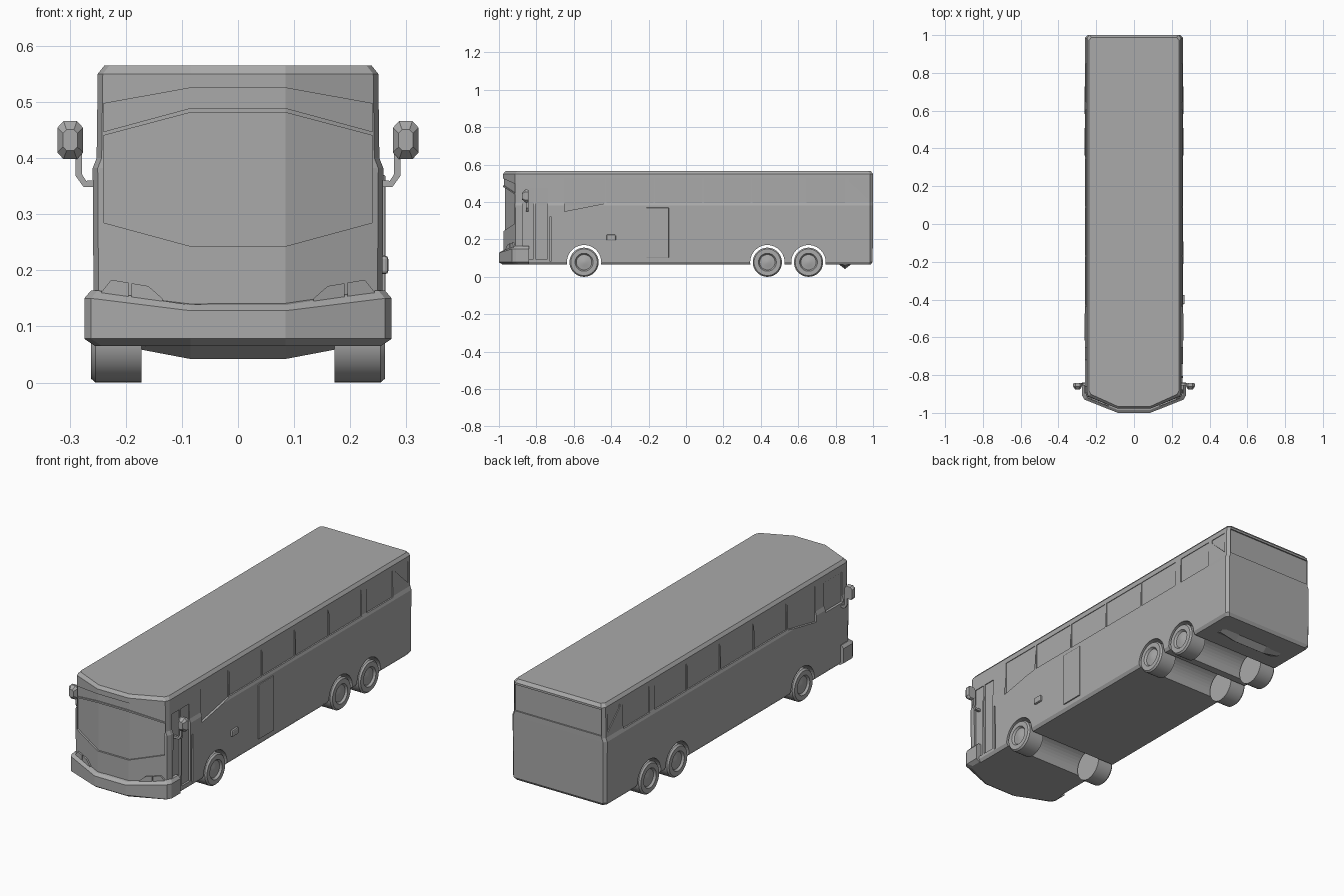
import bpy, bmesh, math
from mathutils import Vector

old = bpy.data.objects.get("Cube")
if old:
    bpy.data.objects.remove(old)

grey = bpy.data.materials.new("plain_grey")
grey.use_nodes = True
COLOUR = (0.4, 0.4, 0.4, 1)
grey.diffuse_color = COLOUR
grey.node_tree.nodes["Principled BSDF"].inputs["Base Color"].default_value = COLOUR


def finish(name, bm):
    """Turn a bmesh into a named grey object."""
    bmesh.ops.recalc_face_normals(bm, faces=bm.faces)
    mesh = bpy.data.meshes.new(name)
    bm.to_mesh(mesh)
    bm.free()
    mesh.materials.append(grey)
    obj = bpy.data.objects.new(name, mesh)
    bpy.context.collection.objects.link(obj)
    return obj


def add_loft(bm, rings):
    """Skin a stack of closed rings and cap both ends."""
    loops = [[bm.verts.new(p) for p in ring] for ring in rings]
    n = len(loops[0])
    for a, b in zip(loops, loops[1:]):
        for i in range(n):
            j = (i + 1) % n
            bm.faces.new((a[i], a[j], b[j], b[i]))
    bm.faces.new(loops[0])
    bm.faces.new(loops[-1])


def loft(name, rings):
    bm = bmesh.new()
    add_loft(bm, rings)
    return finish(name, bm)


def mirrored(half):
    """Close a half ring by reflecting it in x."""
    return half + [(-x, y, z) for x, y, z in reversed(half)]


def side_prism(bm, outline, x0, x1):
    """Prism of a (y, z) outline between two x positions."""
    add_loft(bm, [[(x, y, z) for y, z in outline] for x in (x0, x1)])


def rect(y0, y1, z0, z1):
    return [(y0, z0), (y1, z0), (y1, z1), (y0, z1)]


def nose_y(x):
    """Depth of the faceted front at a given x."""
    return -0.978 + max(0, abs(x) - 0.085) * 0.4


def nose_slab(bm, columns, front, back):
    """Slab following the faceted front; columns are (x, z low, z high)."""
    add_loft(bm, [[(x, nose_y(x) + front, lo), (x, nose_y(x) + back, lo),
                   (x, nose_y(x) + back, hi), (x, nose_y(x) + front, hi)]
                  for x, lo, hi in columns])


def bevel(obj, width, segments=1):
    mod = obj.modifiers.new("edges", "BEVEL")
    mod.width, mod.segments = width, segments


# Coach body: plan outlines stacked by height
def body_ring(z, w, inset):
    nose = nose_y(0) + inset
    return mirrored([(0.085, nose, z), (w - 0.009, nose + 0.065, z), (w, nose + 0.085, z),
                     (w, 0.985 - inset, z), (w - 0.013, 1 - inset, z)])


body = loft("coach_body", [body_ring(*r) for r in (
    (0.065, 0.247, 0.012), (0.08, 0.257, 0.002), (0.382, 0.259, 0),
    (0.4, 0.252, 0), (0.55, 0.25, 0), (0.565, 0.238, 0.012))])

# Recesses: windows, screens and doors
cut = bmesh.new()
EDGES = (-0.43, -0.17, 0.09, 0.35, 0.61)
for side in (1, -1):
    x0, x1 = side * 0.247, side * 0.3
    for y0, y1 in zip(EDGES, EDGES[1:]):
        side_prism(cut, rect(y0 + 0.005, y1 - 0.005, 0.395, 0.525), x0, x1)
    side_prism(cut, rect(0.645, 0.85, 0.395, 0.525), x0, x1)
    side_prism(cut, [(-0.65, 0.35), (-0.435, 0.392), (-0.435, 0.525), (-0.65, 0.525)], x0, x1)
    # rear quarter panel
    side_prism(cut, [(0.875, 0.51), (0.97, 0.42), (0.97, 0.525), (0.875, 0.525)], x0, x1)
# driver window
side_prism(cut, rect(-0.86, -0.72, 0.37, 0.515), -0.247, -0.3)
# entrance door leaves and hinge slot
side_prism(cut, rect(-0.875, -0.815, 0.095, 0.475), 0.247, 0.3)
side_prism(cut, rect(-0.805, -0.74, 0.095, 0.475), 0.247, 0.3)
side_prism(cut, rect(-0.73, -0.72, 0.085, 0.32), 0.24, 0.3)
# windscreen and destination band
nose_slab(cut, [(-0.24, 0.285, 0.44), (-0.085, 0.243, 0.481),
                (0.085, 0.243, 0.481), (0.24, 0.285, 0.44)], -0.1, 0.01)
nose_slab(cut, [(-0.24, 0.447, 0.497), (-0.085, 0.489, 0.525),
                (0.085, 0.489, 0.525), (0.24, 0.447, 0.497)], -0.1, 0.006)
# rear window
add_loft(cut, [[(x, y, z) for y, z in rect(0.993, 1.1, 0.41, 0.54)] for x in (-0.238, 0.238)])

# Wheel arches run the full width
AXLES = (-0.545, 0.435, 0.655)
WHEEL_R = 0.078
for axle in AXLES:
    ring = [(axle + 0.092 * math.cos(a), WHEEL_R + 0.092 * math.sin(a))
            for a in (math.tau * i / 40 for i in range(40))]
    side_prism(cut, ring, -0.4, 0.4)

cutter = finish("recess_cutter", cut)
cutter.hide_render = True
mod = body.modifiers.new("recesses", "BOOLEAN")
mod.operation, mod.solver, mod.object = "DIFFERENCE", "EXACT", cutter
graph = bpy.context.evaluated_depsgraph_get()
carved = bpy.data.meshes.new_from_object(body.evaluated_get(graph))
body.modifiers.clear()
body.data = carved
bpy.data.objects.remove(cutter)


# Wrap-around front bumper, with its top edge dipping in the middle
def bumper_ring(w, nose, low, high):
    return mirrored([(0.085, nose, low), (w - 0.012, nose + 0.07, high),
                     (w, nose + 0.09, high), (w, -0.84, high)])


loft("front_bumper", [bumper_ring(*r) for r in (
    (0.255, -0.98, 0.065, 0.065), (0.274, -1, 0.078, 0.078),
    (0.274, -1, 0.128, 0.15), (0.262, -0.985, 0.138, 0.164))])

# Headlights: two slanted lenses on each side
for side, label in ((1, "left"), (-1, "right")):
    bm = bmesh.new()
    for columns in ([(0.135, 0.145, 0.15), (0.16, 0.145, 0.172), (0.19, 0.145, 0.177)],
                    [(0.195, 0.15, 0.178), (0.226, 0.15, 0.183), (0.243, 0.15, 0.162)]):
        nose_slab(bm, [(side * x, lo, hi) for x, lo, hi in columns], -0.007, 0.012)
    finish(label + "_headlight", bm)

# Wheels: lathed tyre with a dished hub
TYRE = ((0.172, 0.03), (0.172, WHEEL_R), (0.254, WHEEL_R), (0.262, 0.071),
        (0.262, 0.048), (0.252, 0.041), (0.255, 0.02), (0.258, 0.008))
for number, axle in enumerate(AXLES):
    for side, label in ((1, "left"), (-1, "right")):
        wheel = loft(f"{label}_wheel_{number + 1}", [
            [(side * x, axle + r * math.cos(a), WHEEL_R + r * math.sin(a))
             for a in (math.tau * i / 40 for i in range(40))] for x, r in TYRE])
        bpy.ops.object.select_all(action="DESELECT")
        wheel.select_set(True)
        bpy.context.view_layer.objects.active = wheel
        bpy.ops.object.shade_smooth_by_angle(angle=math.radians(30))

# Mirrors: tapered octagonal heads on cranked arms
ARM = [Vector(p) for p in ((0.245, 0.354), (0.273, 0.354), (0.284, 0.37), (0.284, 0.41))]
for side, label in ((1, "left"), (-1, "right")):
    def head_ring(y, s):
        pts = ((0.012, 0.034), (0.023, 0.022), (0.023, -0.022), (0.012, -0.034),
               (-0.012, -0.034), (-0.023, -0.022), (-0.023, 0.022), (-0.012, 0.034))
        return [(side * (0.299 + s * x), y, 0.432 + s * z) for x, z in pts]

    loft(label + "_mirror_head", [head_ring(-0.842, 0.9), head_ring(-0.848, 1),
                                  head_ring(-0.86, 1), head_ring(-0.877, 0.55)])
    rings = []
    for i, p in enumerate(ARM):
        along = (ARM[min(i + 1, 3)] - ARM[max(i - 1, 0)]).normalized() * 0.006
        n = Vector((-along.y, along.x))
        rings.append([(side * (p.x + s * n.x), y, p.y + s * n.y)
                      for s, y in ((1, -0.855), (1, -0.843), (-1, -0.843), (-1, -0.855))])
    loft(label + "_mirror_arm", rings)

# Side service door and its neighbouring filler flap
for name, outline, depth, width in (
        ("service_door", rect(-0.212, -0.092, 0.1, 0.37), 0.263, 0.003),
        ("filler_flap", rect(-0.425, -0.375, 0.193, 0.226), 0.268, 0.006)):
    bm = bmesh.new()
    side_prism(bm, outline, 0.25, depth)
    bevel(finish(name, bm), width, 2)

# Low rear cross member beneath the floor
loft("rear_cross_member", [[(x, 0.815, 0.068), (x, 0.85, z), (x, 0.885, 0.068)]
                           for x, z in ((-0.18, 0.06), (-0.085, 0.042), (0.085, 0.042), (0.18, 0.06))])
